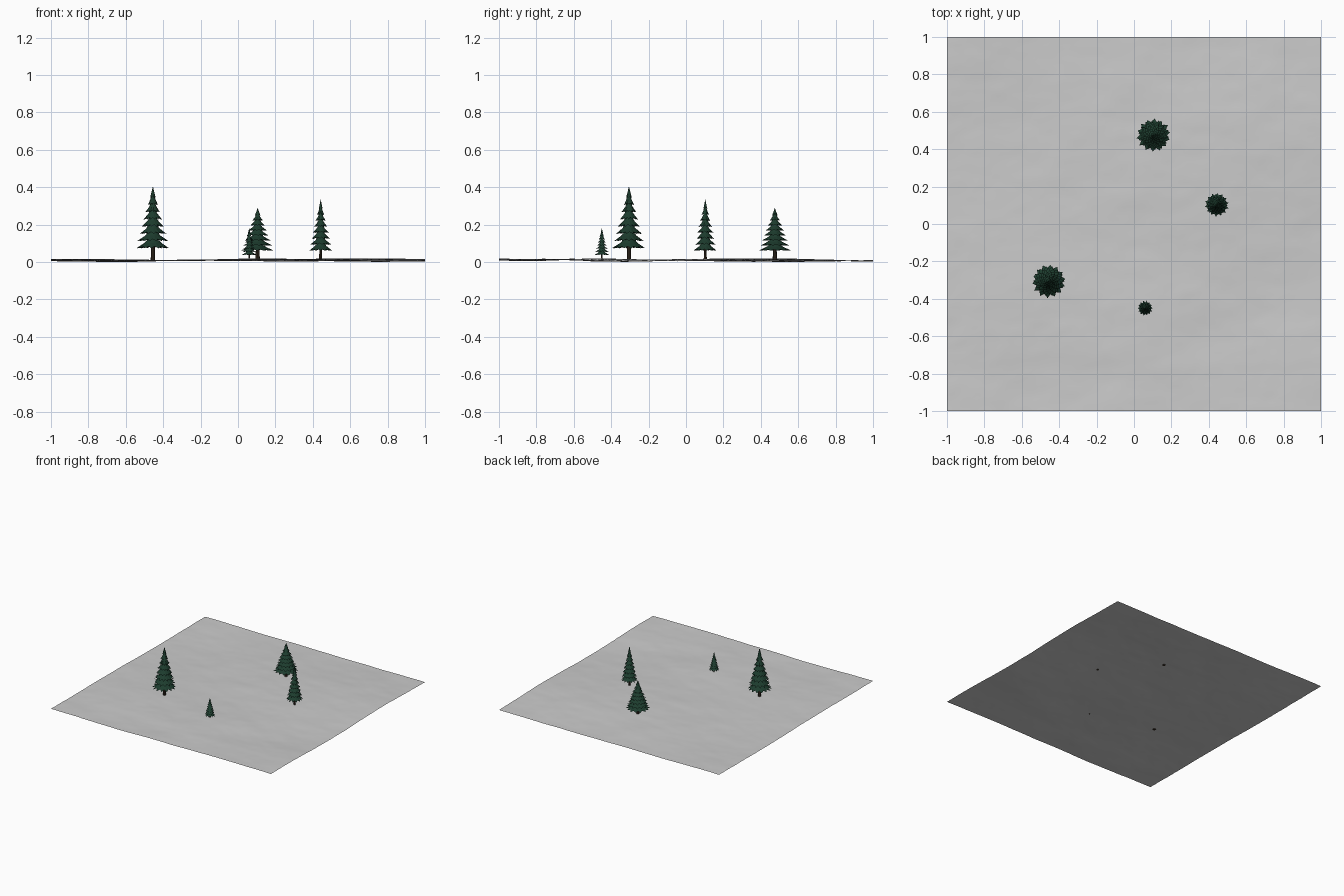
import bpy, bmesh, math, random
from mathutils import Vector, noise

if "Cube" in bpy.data.objects:
    bpy.data.objects.remove(bpy.data.objects["Cube"], do_unlink=True)
random.seed(4)


def material(name, color):
    m = bpy.data.materials.new(name)
    m.use_nodes = True
    m.diffuse_color = (*color, 1)
    bsdf = m.node_tree.nodes["Principled BSDF"]
    bsdf.inputs["Base Color"].default_value = (*color, 1)
    bsdf.inputs["Roughness"].default_value = 0.9
    return m


SNOW = material("snow grey", (0.6, 0.6, 0.6))
NEEDLES = material("dark pine green", (0.012, 0.045, 0.027))
BARK = material("dark bark", (0.035, 0.024, 0.015))


def add_object(name, bm, mat, smooth=False):
    mesh = bpy.data.meshes.new(name)
    bm.to_mesh(mesh)
    bm.free()
    mesh.materials.append(mat)
    for p in mesh.polygons:
        p.use_smooth = smooth
    ob = bpy.data.objects.new(name, mesh)
    bpy.context.collection.objects.link(ob)
    return ob


def ground_height(x, y):
    broad = noise.noise(Vector((x * 1.3 + 5, y * 1.3, 0.3)))
    fine = noise.fractal(Vector((x * 2.5, y * 4, 2.7)), 0.9, 2.1, 4)
    z = 0.024 - 0.004 * y + 0.014 * broad + 0.004 * fine
    return min(max(z, 0.0), 0.05)


# Rolling snowy ground sheet
bm = bmesh.new()
bmesh.ops.create_grid(bm, x_segments=90, y_segments=90, size=1)
for v in bm.verts:
    v.co.z = ground_height(v.co.x, v.co.y)
low = min(v.co.z for v in bm.verts)
for v in bm.verts:
    v.co.z -= low
add_object("snowy_ground", bm, SNOW, smooth=True)


def fir_tree(name, x, y, radius, skirt, top, tiers=8, points=14):
    # Trunk, rooted just under the snow
    base = ground_height(x, y) - low - 0.004
    bm = bmesh.new()
    length = top - 0.05 - base
    bmesh.ops.create_cone(bm, cap_ends=True, segments=8, radius1=radius * 0.13,
                          radius2=radius * 0.03, depth=length)
    trunk = add_object(name + "_trunk", bm, BARK)
    trunk.location = (x, y, base + length / 2)

    # Stacked star-shaped skirts of branches, each turned a little
    bm = bmesh.new()
    step = (top - skirt) / (tiers + 0.6)
    for i in range(tiers):
        r = radius * (1 - i / tiers) ** 0.85
        z = skirt + i * step
        peak = top if i == tiers - 1 else z + step * 1.9
        turn = random.uniform(0, math.tau)
        inner, outer = [], []
        for k in range(points * 2):
            a = turn + math.pi * k / points
            tip = k % 2 == 0
            ro = r * (random.uniform(0.94, 1.03) if tip else 0.76)
            zo = z + (0 if tip else step * 0.28)
            ri = r * 0.5
            outer.append(bm.verts.new((ro * math.cos(a), ro * math.sin(a), zo)))
            inner.append(bm.verts.new((ri * math.cos(a), ri * math.sin(a),
                                       z + step * 0.75)))
        apex = bm.verts.new((0, 0, peak))
        under = bm.verts.new((0, 0, z + step * 0.4))
        for k in range(points * 2):
            j = (k + 1) % (points * 2)
            bm.faces.new((outer[k], outer[j], inner[j], inner[k]))
            bm.faces.new((inner[k], inner[j], apex))
            bm.faces.new((outer[j], outer[k], under))
    branches = add_object(name + "_branches", bm, NEEDLES)
    branches.location = (x, y, 0)


# Four firs: position, skirt radius, lowest branch and tip heights
fir_tree("tall_fir", -0.455, -0.305, 0.092, 0.073, 0.405)
fir_tree("broad_fir", 0.105, 0.475, 0.092, 0.06, 0.29)
fir_tree("slender_fir", 0.442, 0.103, 0.064, 0.06, 0.335)
fir_tree("little_fir", 0.06, -0.45, 0.04, 0.037, 0.18)
